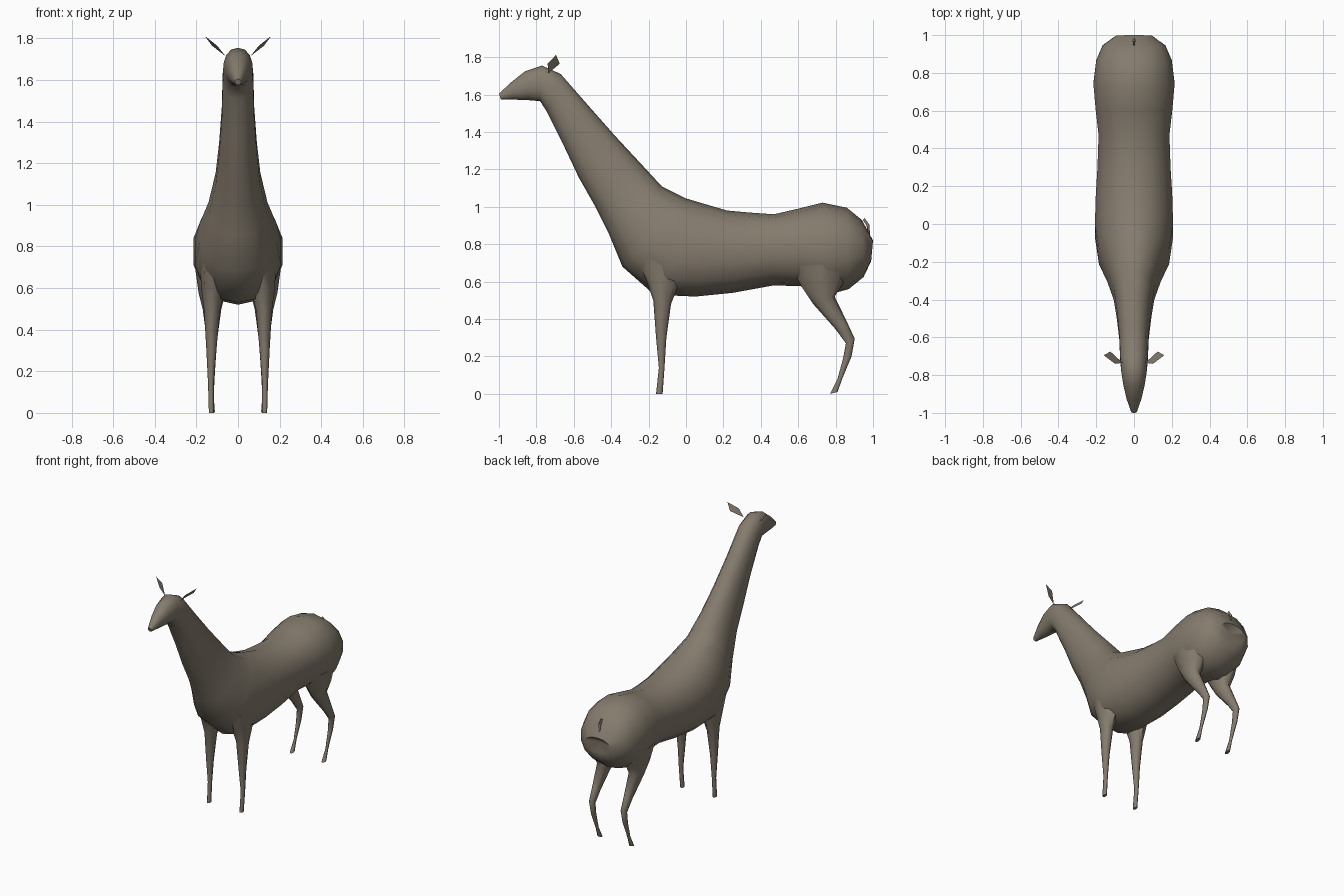
import bpy, bmesh, math
from mathutils import Vector

hide = bpy.data.materials.new("grey_brown_hide")
hide.diffuse_color = (0.235, 0.2, 0.155, 1)


def finish(name, bm, angle=60):
    bmesh.ops.recalc_face_normals(bm, faces=bm.faces[:])
    mesh = bpy.data.meshes.new(name)
    bm.to_mesh(mesh)
    bm.free()
    mesh.materials.append(hide)
    ob = bpy.data.objects.new(name, mesh)
    bpy.context.collection.objects.link(ob)
    bpy.ops.object.select_all(action='DESELECT')
    ob.select_set(True)
    bpy.context.view_layer.objects.active = ob
    bpy.ops.object.shade_smooth_by_angle(angle=math.radians(angle))
    return ob


def loft(name, rings, n, power=1.0, x_of=None, dimple=None):
    """Rings are (y, z) of one edge, (y, z) of the opposite edge, half width."""
    bm = bmesh.new()
    loops = []
    for i, (y0, z0, y1, z1, w) in enumerate(rings):
        a, b = Vector((0, y0, z0)), Vector((0, y1, z1))
        mid, half = (a + b) / 2, (a - b) / 2
        mid.x = x_of[i] if x_of else 0
        loop = []
        for k in range(n):
            t = 2 * math.pi * k / n
            c, s = math.cos(t), math.sin(t)
            c = math.copysign(abs(c) ** power, c)
            s = math.copysign(abs(s) ** power, s)
            loop.append(bm.verts.new(mid + half * c + Vector((w * s, 0, 0))))
        loops.append(loop)
    for la, lb in zip(loops, loops[1:]):
        for k in range(n):
            bm.faces.new((la[k], la[(k + 1) % n], lb[(k + 1) % n], lb[k]))
    bm.faces.new(loops[0])
    if dimple:
        apex = bm.verts.new(dimple)
        for k in range(n):
            bm.faces.new((loops[-1][k], loops[-1][(k + 1) % n], apex))
    else:
        bm.faces.new(loops[-1])
    return finish(name, bm)


# Head, neck and trunk in one skin, from nose to rump
loft("body", [
    (-1.0, 1.605, -0.99, 1.575, 0.015),
    (-0.93, 1.67, -0.92, 1.573, 0.04),
    (-0.86, 1.725, -0.84, 1.57, 0.058),
    (-0.77, 1.755, -0.78, 1.565, 0.07),
    (-0.67, 1.71, -0.745, 1.51, 0.075),
    (-0.53, 1.55, -0.655, 1.33, 0.08),
    (-0.38, 1.38, -0.575, 1.16, 0.093),
    (-0.25, 1.24, -0.49, 1.01, 0.11),
    (-0.13, 1.11, -0.41, 0.85, 0.145),
    (0.0, 1.045, -0.34, 0.68, 0.19),
    (0.1, 1.015, -0.17, 0.53, 0.212),
    (0.22, 0.98, 0.05, 0.52, 0.207),
    (0.33, 0.97, 0.25, 0.54, 0.198),
    (0.47, 0.96, 0.47, 0.58, 0.192),
    (0.60, 0.99, 0.62, 0.575, 0.208),
    (0.73, 1.022, 0.76, 0.53, 0.22),
    (0.86, 0.995, 0.87, 0.56, 0.205),
    (0.94, 0.93, 0.95, 0.625, 0.17),
    (1.0, 0.82, 0.99, 0.71, 0.1),
], 14, 0.92, dimple=(0, 0.955, 0.77))

# Legs: shoulder or haunch down to the hoof
front_leg = [(-0.26, 0.72, 0.0, 0.72, 0.07), (-0.21, 0.6, -0.045, 0.57, 0.055),
             (-0.175, 0.5, -0.08, 0.48, 0.038), (-0.16, 0.3, -0.105, 0.3, 0.024),
             (-0.145, 0.14, -0.115, 0.14, 0.014), (-0.16, 0.0, -0.125, 0.0, 0.012)]
rear_leg = [(0.56, 0.68, 0.88, 0.7, 0.085), (0.62, 0.57, 0.84, 0.59, 0.065),
            (0.68, 0.48, 0.795, 0.52, 0.045), (0.80, 0.345, 0.865, 0.375, 0.026),
            (0.855, 0.27, 0.902, 0.295, 0.02), (0.84, 0.19, 0.885, 0.2, 0.014),
            (0.81, 0.08, 0.835, 0.08, 0.008), (0.77, 0.0, 0.81, 0.01, 0.014)]
for side, sx in (("left", 1), ("right", -1)):
    loft("front_leg_" + side, front_leg, 8,
         x_of=[sx * x for x in (0.115, 0.12, 0.125, 0.128, 0.13, 0.128)])
    loft("rear_leg_" + side, rear_leg, 8,
         x_of=[sx * x for x in (0.12, 0.125, 0.125, 0.125, 0.125, 0.125, 0.125, 0.125)])

    # Ears: slim folded leaves
    bm = bmesh.new()
    base, fold, back, tip = [bm.verts.new((sx * x, y, z)) for x, y, z in
                             ((0.06, -0.735, 1.715), (0.1, -0.74, 1.765),
                              (0.125, -0.675, 1.765), (0.16, -0.695, 1.812))]
    for f in ((base, fold, back), (fold, tip, back), (base, back, fold.co and tip),
              (base, tip, fold)):
        bm.faces.new(f)
    finish("ear_" + side, bm, 30)

# Small tail stub above the rump cleft
loft("tail", [(0.945, 0.93, 0.955, 0.94, 0.006), (0.965, 0.9, 0.98, 0.905, 0.008),
              (0.975, 0.84, 0.985, 0.84, 0.005)], 6)
